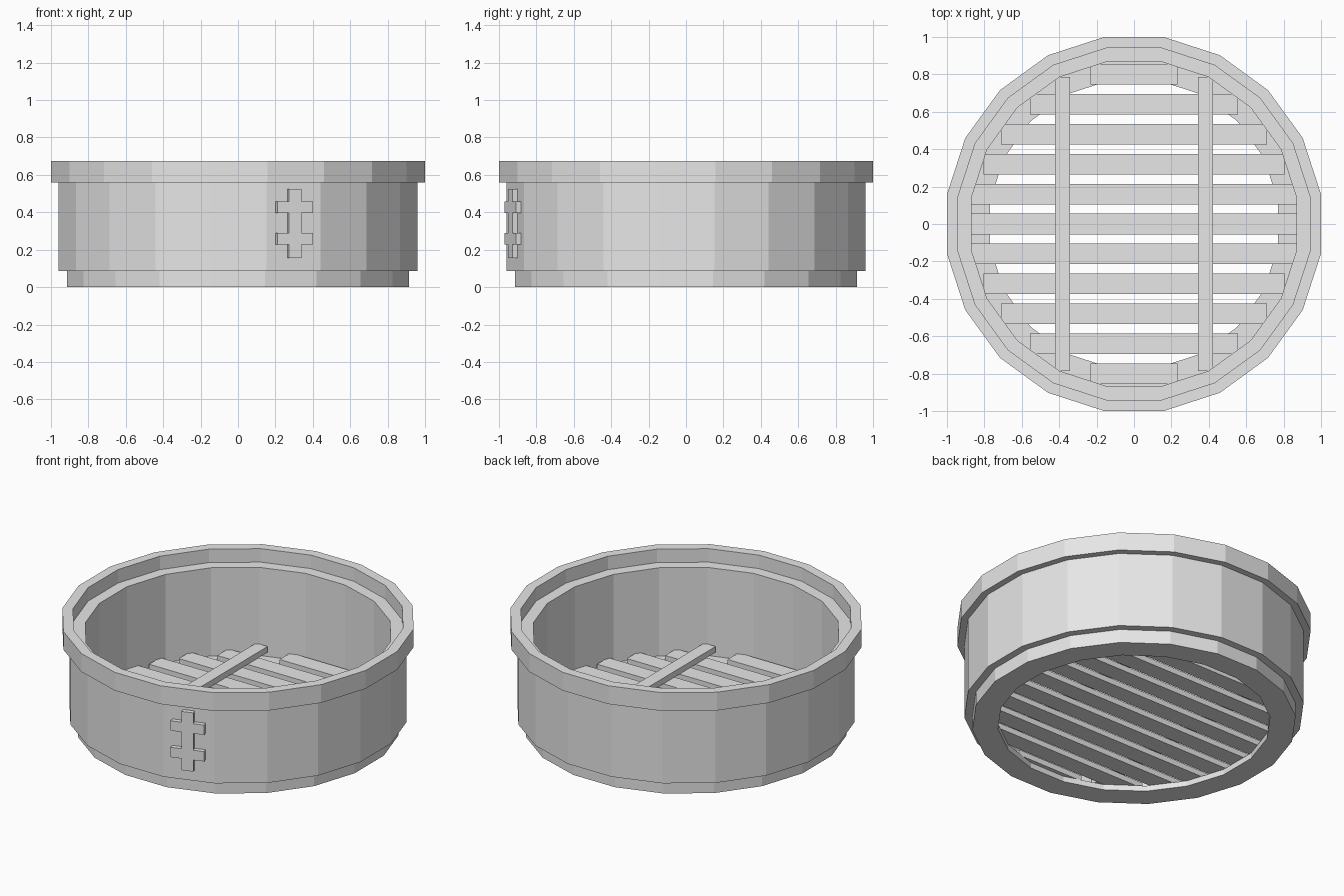
import bpy, bmesh, math
from mathutils import Matrix

if "Cube" in bpy.data.objects:
    bpy.data.objects.remove(bpy.data.objects["Cube"])

SIDES = 20
grey = bpy.data.materials.new("light_grey")
grey.diffuse_color = (0.8, 0.8, 0.8, 1)
grey.use_nodes = True
grey.node_tree.nodes["Principled BSDF"].inputs["Base Color"].default_value = grey.diffuse_color


def finish(name, bm):
    bmesh.ops.recalc_face_normals(bm, faces=bm.faces)
    mesh = bpy.data.meshes.new(name)
    bm.to_mesh(mesh)
    bm.free()
    mesh.materials.append(grey)
    obj = bpy.data.objects.new(name, mesh)
    bpy.context.collection.objects.link(obj)
    return obj


def lathe(name, profile):
    """Closed (flat radius, z) profile turned into a faceted ring."""
    bm = bmesh.new()
    rings = []
    for i in range(SIDES):
        a = 2 * math.pi * (i + 0.5) / SIDES
        k = 1 / math.cos(math.pi / SIDES)
        rings.append([bm.verts.new((r * k * math.cos(a), r * k * math.sin(a), z))
                      for r, z in profile])
    n = len(profile)
    for i in range(SIDES):
        p, q = rings[i], rings[(i + 1) % SIDES]
        for j in range(n):
            bm.faces.new((p[j], q[j], q[(j + 1) % n], p[(j + 1) % n]))
    return finish(name, bm)


def box(name, x, y, z):
    """Box from (min, max) pairs."""
    bm = bmesh.new()
    size = [b - a for a, b in (x, y, z)]
    mid = [(a + b) / 2 for a, b in (x, y, z)]
    bmesh.ops.create_cube(bm, size=1, matrix=Matrix.Translation(mid) @ Matrix.Diagonal((*size, 1)))
    return finish(name, bm)


# Basket wall with stepped foot, rim, inner ledge and floor ring
lathe("basket_wall", [(0.77, 0), (0.915, 0), (0.915, 0.085), (0.96, 0.085),
                      (0.96, 0.56), (1, 0.56), (1, 0.675), (0.94, 0.675),
                      (0.94, 0.59), (0.87, 0.59), (0.87, 0.035), (0.77, 0.035)])

# Floor slats, shorter toward front and back
for i, half in enumerate([0.88, 0.87, 0.805, 0.71, 0.555, 0.232]):
    for s in ((1,) if i == 0 else (1, -1)):
        y = s * i * 0.16
        box("floor_slat", (-half, half), (y - 0.055, y + 0.055), (0.035, 0.07))

# Two cross bars resting on the slats
for s in (-1, 1):
    x = s * 0.383
    box("cross_bar", (x - 0.04, x + 0.04), (-0.785, 0.785), (0.07, 0.107))

# Raised double-cross ornament on the wall facet right of front centre
bm = bmesh.new()
xs = (-0.1, -0.035, 0.035, 0.1)
zs = (0.155, 0.228, 0.29, 0.395, 0.457, 0.525)
grid = {(i, j): bm.verts.new((x, -0.95, z)) for i, x in enumerate(xs) for j, z in enumerate(zs)}
faces = [bm.faces.new((grid[i, j], grid[i + 1, j], grid[i + 1, j + 1], grid[i, j + 1]))
         for i in range(3) for j in range(5) if i == 1 or j in (1, 3)]
bmesh.ops.delete(bm, geom=[v for v in bm.verts if not v.link_faces], context='VERTS')
out = bmesh.ops.extrude_face_region(bm, geom=faces, use_keep_orig=True)["geom"]
bmesh.ops.translate(bm, vec=(0, -0.038, 0),
                    verts=[g for g in out if isinstance(g, bmesh.types.BMVert)])
ornament = finish("front_ornament", bm)
ornament.rotation_euler.z = math.radians(18)
